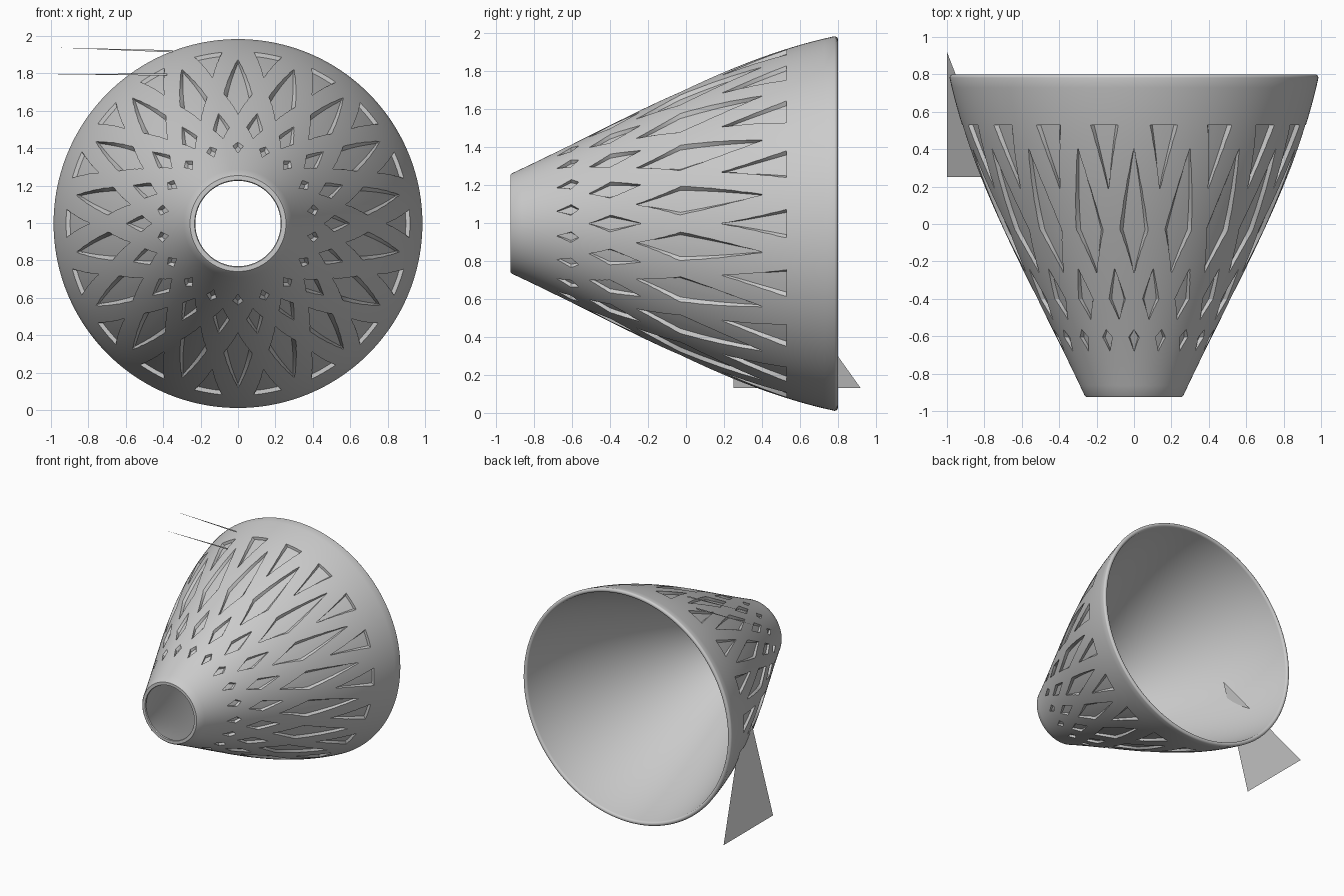
import bpy, bmesh
from math import sin, cos, pi, radians

if "Cube" in bpy.data.objects:
    bpy.data.objects.remove(bpy.data.objects["Cube"])

FRONT, BACK, AXIS_Z = -0.925, 0.80, 0.997
WALL, DEPTH, N = 0.036, 0.022, 18


def radius(y):
    """Outer radius of the bell at depth y."""
    return 0.71 + 0.413*y - 0.079*y*y - 0.06*y*(y + 0.925)*(y - 0.8)


def point(r, y, a):
    return (r*sin(a), y, AXIS_Z + r*cos(a))


def make(name, bm):
    bmesh.ops.recalc_face_normals(bm, faces=bm.faces)
    me = bpy.data.meshes.new(name)
    bm.to_mesh(me)
    bm.free()
    ob = bpy.data.objects.new(name, me)
    bpy.context.collection.objects.link(ob)
    return ob


# Shell: outer curve, rounded back rim, inner curve, rounded front lip
steps, segs = 32, 180
h = WALL/2
ys = [FRONT + 0.008 + (BACK - h - FRONT - 0.008)*i/steps for i in range(steps + 1)]
profile = [(radius(y), y) for y in ys]
rim_r = radius(BACK - h) - h
profile += [(rim_r + h*cos(pi*i/8), BACK - h + h*sin(pi*i/8)) for i in range(1, 8)]
profile += [(radius(y) - WALL, y) for y in reversed(ys)]
profile += [(radius(FRONT) - WALL + 0.008, FRONT), (radius(FRONT) - 0.004, FRONT)]
bm = bmesh.new()
rings = [[bm.verts.new(point(r, y, 2*pi*k/segs)) for r, y in profile] for k in range(segs)]
n = len(profile)
for k in range(segs):
    a, b = rings[k], rings[(k + 1) % segs]
    for i in range(n):
        j = (i + 1) % n
        bm.faces.new((a[i], a[j], b[j], b[i]))
shell = make("cone_shell", bm)


# Cutters: kite-shaped pockets that follow the curved wall
def pocket(bm, angle, y0, ymid, y1, half):
    stations = [y0 + (ymid - y0)*i/4 for i in range(5)]
    if y1 > ymid:
        stations += [ymid + (y1 - ymid)*i/4 for i in range(1, 5)]
    rows = []
    for y in stations:
        t = (y - y0)/(ymid - y0) if y <= ymid else (y1 - y)/(y1 - ymid)
        w = radians(max(half*t, 0.12))
        floor = [bm.verts.new(point(radius(y) - DEPTH, y, angle + w*0.78*s)) for s in (-1, -0.33, 0.33, 1)]
        top = [bm.verts.new(point(radius(y) + 0.02, y, angle + w*1.15*s)) for s in (1, 0.33, -0.33, -1)]
        rows.append(floor + top)
    for a, b in zip(rows, rows[1:]):
        for i in range(8):
            j = (i + 1) % 8
            bm.faces.new((a[i], a[j], b[j], b[i]))
    for end in (rows[0], rows[-1]):
        for i in range(3):
            bm.faces.new((end[i], end[i + 1], end[6 - i], end[7 - i]))


# start, widest, end, half-width in degrees, offset in sectors
ROWS = [(0.19, 0.53, 0.53, 4.8, 0.5),
        (-0.26, -0.03, 0.40, 6.4, 0),
        (-0.51, -0.40, -0.24, 5.0, 0.5),
        (-0.68, -0.605, -0.565, 4.0, 0)]
bm = bmesh.new()
for y0, ym, y1, half, off in ROWS:
    for k in range(N):
        pocket(bm, 2*pi*(k + off)/N, y0, ym, y1, half)
cutter = make("pocket_cutter", bm)
cutter.hide_render = True

mod = shell.modifiers.new("pockets", 'BOOLEAN')
mod.operation = 'DIFFERENCE'
mod.solver = 'EXACT'
mod.object = cutter
bpy.context.view_layer.objects.active = shell
shell.select_set(True)
bpy.ops.object.modifier_apply(modifier=mod.name)
bpy.data.objects.remove(cutter)
bpy.ops.object.shade_smooth_by_angle(angle=radians(25))


# Loose fin and needle slivers sticking out of the wall
def sliver(name, pts):
    bm = bmesh.new()
    bm.faces.new([bm.verts.new(p) for p in pts])
    make(name, bm)


sliver("loose_fin", [(-1.0, 0.92, 0.13), (-1.0, 0.25, 0.13), (-0.74, 0.25, 1.07)])
sliver("upper_needle", [(-0.95, 0.48, 1.937), (-0.35, 0.48, 1.912), (-0.35, 0.48, 1.924)])
sliver("lower_needle", [(-0.98, 0.40, 1.795), (-0.38, 0.40, 1.788), (-0.38, 0.40, 1.800)])
